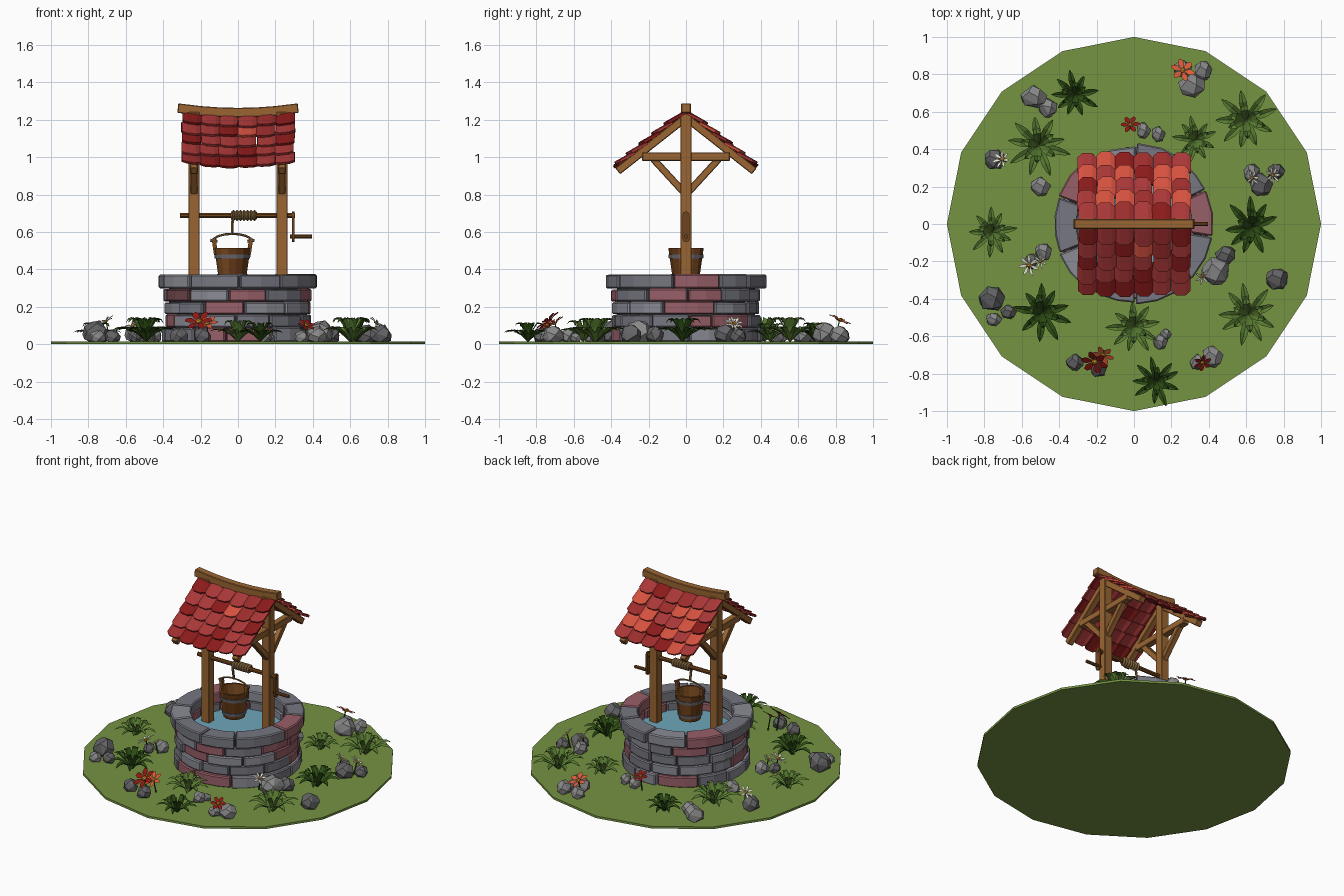
import bpy, bmesh, math, random
from math import sin, cos, pi, tau
from mathutils import Vector, Matrix

if "Cube" in bpy.data.objects:
    bpy.data.objects.remove(bpy.data.objects["Cube"])
random.seed(7)
U = random.uniform

def mat(name, r, g, b):
    m = bpy.data.materials.new(name)
    m.diffuse_color = [(c / 255) ** 2.2 for c in (r, g, b)] + [1]
    m.use_nodes = True
    m.node_tree.nodes["Principled BSDF"].inputs["Base Color"].default_value = m.diffuse_color
    return m

def finish(name, bm, mats, bevel=0, recalc=True):
    if recalc:
        bmesh.ops.recalc_face_normals(bm, faces=bm.faces[:])
    me = bpy.data.meshes.new(name)
    bm.to_mesh(me)
    bm.free()
    for m in mats:
        me.materials.append(m)
    ob = bpy.data.objects.new(name, me)
    bpy.context.collection.objects.link(ob)
    if bevel:
        b = ob.modifiers.new("bevel", 'BEVEL')
        b.width, b.segments = bevel, 1
    return ob

def face(bm, vs, m=0):
    bm.faces.new(vs).material_index = m

def skin(bm, rings, m=0, caps=True, loop=False):
    """Bridge rings of points, each ring closed; optionally cap or close the ends."""
    R = [[bm.verts.new(p) for p in ring] for ring in rings]
    n = len(R[0])
    for i in range(len(R) if loop else len(R) - 1):
        a, b = R[i], R[(i + 1) % len(R)]
        for k in range(n):
            face(bm, (a[k], a[(k + 1) % n], b[(k + 1) % n], b[k]), m)
    if caps and not loop:
        face(bm, R[0][::-1], m)
        face(bm, R[-1], m)

def tube(bm, pts, r, n=6, m=0):
    """Sweep an n-gon along points; n=4 gives a square beam."""
    pts = [Vector(p) for p in pts]
    rings = []
    for i, p in enumerate(pts):
        t = (pts[min(i + 1, len(pts) - 1)] - pts[max(i - 1, 0)]).normalized()
        ref = Vector((0, 1, 0)) if abs(t.x) > .6 or abs(t.y) < .01 and abs(t.x) > 0 else Vector((1, 0, 0))
        a = (ref - t * ref.dot(t)).normalized()
        b = t.cross(a)
        rings.append([p + r * (a * cos(tau * (k + .5) / n) + b * sin(tau * (k + .5) / n)) for k in range(n)])
    skin(bm, rings, m)

def beam(bm, p0, p1, w, m=0):
    tube(bm, [p0, p1], w * .7071, 4, m)

def lathe(bm, prof, n, m=0, caps=True, loop=False, x=0):
    skin(bm, [[(x + r * cos(tau * k / n), r * sin(tau * k / n), z) for k in range(n)] for r, z in prof], m, caps, loop)

WOOD, WOOD2 = mat("wood", 152, 101, 54), mat("dark_wood", 112, 70, 34)
IRON, ROPE = mat("iron", 105, 105, 110), mat("rope", 128, 100, 62)
STONES = [mat("stone_a", 138, 138, 148), mat("stone_b", 118, 118, 128), mat("stone_red", 150, 95, 103), mat("stone_dark_red", 112, 72, 78)]
ROCKS = [mat("rock_a", 135, 135, 135), mat("rock_b", 100, 100, 102)]
REDS = [mat("tile_a", 168, 58, 58), mat("tile_b", 138, 32, 32), mat("tile_c", 212, 82, 65), mat("tile_d", 155, 48, 48)]
LEAF = [mat("leaf", 88, 122, 52), mat("dark_leaf", 50, 80, 28)]
PETALS = [mat("red_petal", 140, 30, 25), mat("orange_petal", 220, 92, 58), mat("white_petal", 228, 225, 210), mat("pollen", 225, 160, 50), LEAF[1]]

# ground disc and water
bm = bmesh.new()
lathe(bm, [(1, 0), (1, .015)], 16)
finish("ground", bm, [mat("grass", 116, 146, 68)])
bm = bmesh.new()
lathe(bm, [(.33, .22), (.33, .24)], 24)
finish("water", bm, [mat("water", 110, 165, 185)])

# stone ring: backing wall plus courses of curved blocks
bm = bmesh.new()
lathe(bm, [(.32, .01), (.37, .01), (.37, .35), (.32, .35)], 32, loop=True)
finish("well_mortar", bm, [mat("mortar", 70, 68, 74)])
bm = bmesh.new()
courses = [(.012, .088, .405, 11), (.09, .158, .39, 12), (.16, .226, .395, 11), (.228, .295, .395, 12), (.298, .372, .425, 10)]
for z0, z1, R, n in courses:
    cuts = [tau * (k + U(-.22, .22)) / n for k in range(n)]
    off = U(0, 1)
    for k in range(n):
        a0, a1 = cuts[k] + off, (cuts[k + 1] if k < n - 1 else cuts[0] + tau) + off
        a0, a1 = a0 + .008, a1 - .008
        s = max(2, round((a1 - a0) / .25))
        ro, ri, dz = R + U(-.01, .01), .305 + U(-.006, .006), U(-.004, .003)
        rings = []
        for i in range(s + 1):
            a = a0 + (a1 - a0) * i / s
            rings.append([(r * cos(a), r * sin(a), z) for r, z in ((ri, z0), (ro, z0), (ro, z1 + dz), (ri, z1 + dz))])
        skin(bm, rings, random.choices(range(4), (4, 3, 3, 1))[0])
finish("well_stones", bm, STONES, .007)

# posts, tie beams, braces and rafters at both ends
bm = bmesh.new()
for x in (-.235, .235):
    beam(bm, (x, 0, .2), (x, 0, 1.24), .06)
    beam(bm, (x, -.235, 1.003), (x, .235, 1.003), .046)
    for s in (-1, 1):
        beam(bm, (x, s * .01, .81), (x, s * .175, .99), .038)
        beam(bm, (x, 0, 1.212), (x, s * .365, .925), .042)
finish("timber_frame", bm, [WOOD], .004)

# sagging ridge beam
bm = bmesh.new()
tube(bm, [(x, 0, 1.238 + .024 * (x / .32) ** 2) for x in (-.322, -.2, -.1, 0, .1, .2, .322)], .036, 4)
finish("ridge_beam", bm, [WOOD], .004)

# roof tiles: arched, with clipped lower corners
bm = bmesh.new()
ang, w, L = math.radians(38.5), .102, .122
for s in (-1, 1):
    d, nrm = Vector((0, s * cos(ang), -sin(ang))), Vector((0, s * sin(ang), cos(ang)))
    for row in range(5):
        for c in range(6):
            cx = (c - 2.5) * .1 + U(-.005, .005)
            v0, tilt, ln = .005 + row * .086, U(-.03, .03), L + U(-.008, .006)
            rings = []
            for u, cut, h in ((-.5, .028, 0), (-.25, .006, .011), (.25, .006, .011), (.5, .028, 0)):
                ring = []
                for v, lift in ((0, 0), (0, .012), (ln - cut, .03), (ln - cut, .016)):
                    x = cx + u * w + v * tilt
                    p = Vector((x, 0, 1.238 - .022 * (1 - (x / .3) ** 2))) + d * (v0 + v) + nrm * (h + lift - .006)
                    ring.append(p)
                rings.append(ring)
            skin(bm, rings, random.choices(range(4), (4, 3, 2, 3))[0])
finish("roof_tiles", bm, REDS)

# windlass: axle, crank arm, handle
bm = bmesh.new()
tube(bm, [(-.31, 0, .688), (.305, 0, .688)], .014, 8)
skin(bm, [[(x, .02 * cos(a) , zc + .02 * sin(a)) for zc, angs in ((.69, (0, .8, 1.57, 2.35, 3.14)), (.565, (3.14, 3.93, 4.71, 5.5, 6.28))) for a in angs] for x in (.29, .301)])
tube(bm, [(.278, 0, .576), (.395, 0, .576)], .011, 8)
finish("windlass", bm, [WOOD2])

# rope coil, hanging rope
bm = bmesh.new()
for i in range(7):
    x = -.025 + i * .019
    skin(bm, [[(x + .01 * cos(b) + .004 * cos(a), (.021 + .01 * sin(b)) * cos(a), .688 + (.021 + .01 * sin(b)) * sin(a))
               for b in (0, 1.57, 3.14, 4.71)] for a in [tau * k / 10 for k in range(10)]], loop=True)
tube(bm, [(-.028, -.018, .685), (-.03, -.012, .64), (-.03, 0, .585)], .008, 6)
finish("rope", bm, [ROPE])

# bucket with staves, iron bands, ears and bail
bm = bmesh.new()
lathe(bm, [(.07, .33), (.097, .515), (.083, .515), (.062, .35)], 14, x=-.03)
for f in bm.faces:
    f.material_index = random.choice((0, 0, 1))
for z in (.365, .468):
    r = .07 + (z - .33) * .146
    lathe(bm, [(r - .004, z - .011), (r + .004, z - .011), (r + .007, z + .011), (r - .001, z + .011)], 14, 2, loop=True, x=-.03)
for s in (-1, 1):
    beam(bm, (-.03 + s * .088, 0, .48), (-.03 + s * .1, 0, .565), .022, 0)
    tube(bm, [(-.03 + s * .08, 0, .55), (-.03 + s * .118, 0, .556)], .008, 6, 2)
tube(bm, [(-.03 + .105 * cos(a), 0, .55 + .04 * sin(a)) for a in [pi * k / 8 for k in range(9)]], .006, 6, 3)
finish("bucket", bm, [mat("bucket_wood", 120, 74, 36), mat("bucket_wood_dark", 102, 60, 28), IRON, ROPE])

# rocks: hulls of random points
bm = bmesh.new()
for x, y, r in ((-.535, .68, .065), (-.46, .62, .05), (-.745, .345, .06), (-.5, .2, .05), (-.485, -.15, .05), (-.55, -.2, .04),
                (-.76, -.4, .075), (-.67, -.47, .042), (-.75, -.51, .04), (-.315, -.74, .05), (-.19, -.77, .05), (.14, -.63, .045),
                (.17, -.59, .03), (.42, -.71, .055), (.34, -.74, .04), (.44, -.25, .075), (.49, -.165, .055), (.765, -.295, .06),
                (.68, .21, .06), (.63, .27, .05), (.76, .28, .045), (.31, .74, .068), (.37, .82, .055), (.26, .83, .048),
                (.05, .5, .042), (.13, .48, .042)):
    m, vs = random.randint(0, 1), []
    sx, sy = U(.9, 1.15), U(.9, 1.15)
    for k in range(18):
        z = 1 - 2 * (k + .5) / 18
        a, q = k * 2.4 + U(-.3, .3), math.sqrt(1 - z * z)
        vs.append(bm.verts.new((x + r * sx * q * cos(a), y + r * sy * q * sin(a), max(.01, .015 + r * (.55 + z)))))
    out = bmesh.ops.convex_hull(bm, input=vs)
    for g in out["geom"]:
        if isinstance(g, bmesh.types.BMFace):
            g.material_index = m
    junk = {v for v in out["geom_interior"] + out["geom_unused"] if isinstance(v, bmesh.types.BMVert)}
    bmesh.ops.delete(bm, geom=list(junk), context='VERTS')
bmesh.ops.dissolve_limit(bm, angle_limit=.2, verts=bm.verts[:], edges=bm.edges[:], delimit={'MATERIAL'})
finish("rocks", bm, ROCKS)

# ferns: arching folded leaves in an outer and an inner whorl
bm = bmesh.new()
for x, y, r, m in ((-.315, .69, .13, 1), (-.51, .42, .165, 0), (-.76, -.045, .13, 0), (-.49, -.475, .16, 1), (0, -.55, .145, 0),
                   (.12, -.845, .13, 1), (.61, -.485, .16, 0), (.63, -.02, .16, 1), (.6, .555, .165, 0), (.33, .45, .125, 0)):
    for n, reach, h in ((9, 1, .42), (6, .6, .72)):
        for k in range(n):
            a, q = tau * (k + U(-.2, .2)) / n + reach, r * reach * U(.85, 1.08)
            o, s, prev = Vector((cos(a), sin(a), 0)), Vector((-sin(a), cos(a), 0)), None
            for t, hz, wd in ((.03, 0, .05), (.3, .6, .11), (.6, 1, .13), (.85, .98, .08), (1, .85, .008)):
                c = Vector((x, y, .015 + r * h * hz)) + o * q * t
                fold = Vector((0, 0, wd * r * .5))
                cur = [bm.verts.new(p) for p in (c - s * wd * r + fold, c, c + s * wd * r + fold)]
                if prev:
                    for i in (0, 1):
                        face(bm, (prev[i], cur[i], cur[i + 1], prev[i + 1]), m)
                prev = cur
finish("ferns", bm, LEAF, recalc=False)

# flowers: stem, petals and centre, tilted outwards
bm = bmesh.new()
for x, y, r, z, m in ((-.02, .53, .05, .12, 0), (.26, .82, .065, .125, 1), (-.21, -.735, .075, .12, 0), (-.165, -.70, .06, .11, 1),
                      (.365, -.74, .05, .1, 0), (-.705, .345, .05, .12, 2), (-.56, -.22, .06, .1, 2), (-.5, -.2, .04, .09, 2),
                      (.365, -.28, .045, .1, 2), (.74, .26, .05, .11, 2), (.63, .245, .045, .11, 2)):
    up = Vector((x, y, 0)).normalized() * U(.45, .9) + Vector((0, 0, 1))
    M = Matrix.Translation((x, y, z)) @ up.to_track_quat('Z', 'Y').to_matrix().to_4x4()
    wd = .16 if m == 2 else .27
    for k in range(7 if m == 2 else 6):
        P = M @ Matrix.Rotation(tau * k / (7 if m == 2 else 6), 4, 'Z')
        pts = ((.1, -.05, 0), (.6, -wd, .14), (.95, -wd * .5, .16), (1, 0, .1), (.95, wd * .5, .16), (.6, wd, .14), (.1, .05, 0))
        face(bm, [bm.verts.new(P @ (Vector(p) * r)) for p in pts], m)
    skin(bm, [[M @ Vector((q * r * cos(a), q * r * sin(a), hz * r)) for a in [tau * k / 6 for k in range(6)]]
              for q, hz in ((.2, -.03), (.22, .1), (.1, .2))], 3)
    tube(bm, [(x * .97, y * .97, .012), (x, y, z)], .004, 4, 4)
finish("flowers", bm, PETALS, recalc=False)
